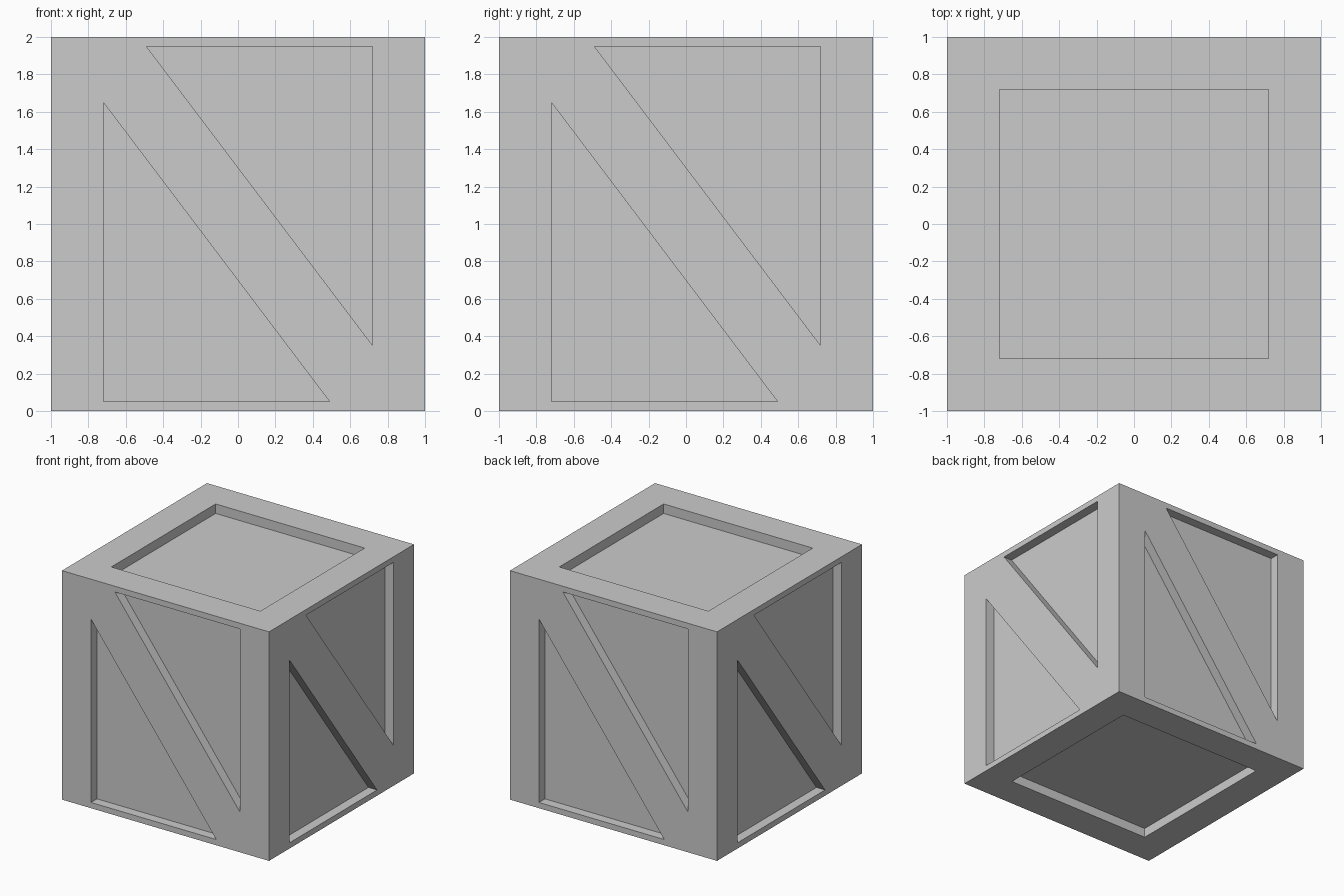
import bpy, bmesh
from math import pi
from mathutils import Matrix, Vector

if "Cube" in bpy.data.objects:
    bpy.data.objects.remove(bpy.data.objects["Cube"])

DEPTH = 0.083   # recess depth
OVER = 0.1      # how far the cutters stick out of the crate
CENTRE = Vector((0, 0, 1))

# Crate body
bpy.ops.mesh.primitive_cube_add(size=2, location=CENTRE)
crate = bpy.context.object
crate.name = "crate"

bm = bmesh.new()


def add_prism(profile, matrix):
    """Prism through the front face (-y), profile in face x/z, turned by matrix about the centre."""
    near = [bm.verts.new(CENTRE + matrix @ Vector((x, -1 - OVER, z))) for x, z in profile]
    face = bm.faces.new(near)
    ext = bmesh.ops.extrude_face_region(bm, geom=[face], use_keep_orig=True)
    far = [g for g in ext["geom"] if isinstance(g, bmesh.types.BMVert)]
    bmesh.ops.translate(bm, verts=far, vec=matrix @ Vector((0, OVER + DEPTH, 0)))


# Triangular recesses on either side of the diagonal brace, on four sides
triangle = [(-0.72, 0.65), (-0.72, -0.95), (0.49, -0.95)]
for i in range(4):
    turn = Matrix.Rotation(i * pi / 2, 3, 'Z')
    add_prism(triangle, turn)
    add_prism([(-x, -z) for x, z in triangle], turn)

# Square recesses in the top and bottom
s = 0.72
for angle in (pi / 2, -pi / 2):
    add_prism([(-s, -s), (s, -s), (s, s), (-s, s)], Matrix.Rotation(angle, 3, 'X'))

bmesh.ops.recalc_face_normals(bm, faces=bm.faces[:])
mesh = bpy.data.meshes.new("recess_cutter")
bm.to_mesh(mesh)
bm.free()
cutter = bpy.data.objects.new("recess_cutter", mesh)
bpy.context.collection.objects.link(cutter)
cutter.hide_render = True

# Cut the recesses, then drop the cutter
cut = crate.modifiers.new("recesses", 'BOOLEAN')
cut.operation = 'DIFFERENCE'
cut.solver = 'EXACT'
cut.object = cutter
bpy.context.view_layer.objects.active = crate
bpy.ops.object.modifier_apply(modifier=cut.name)
bpy.data.objects.remove(cutter)
